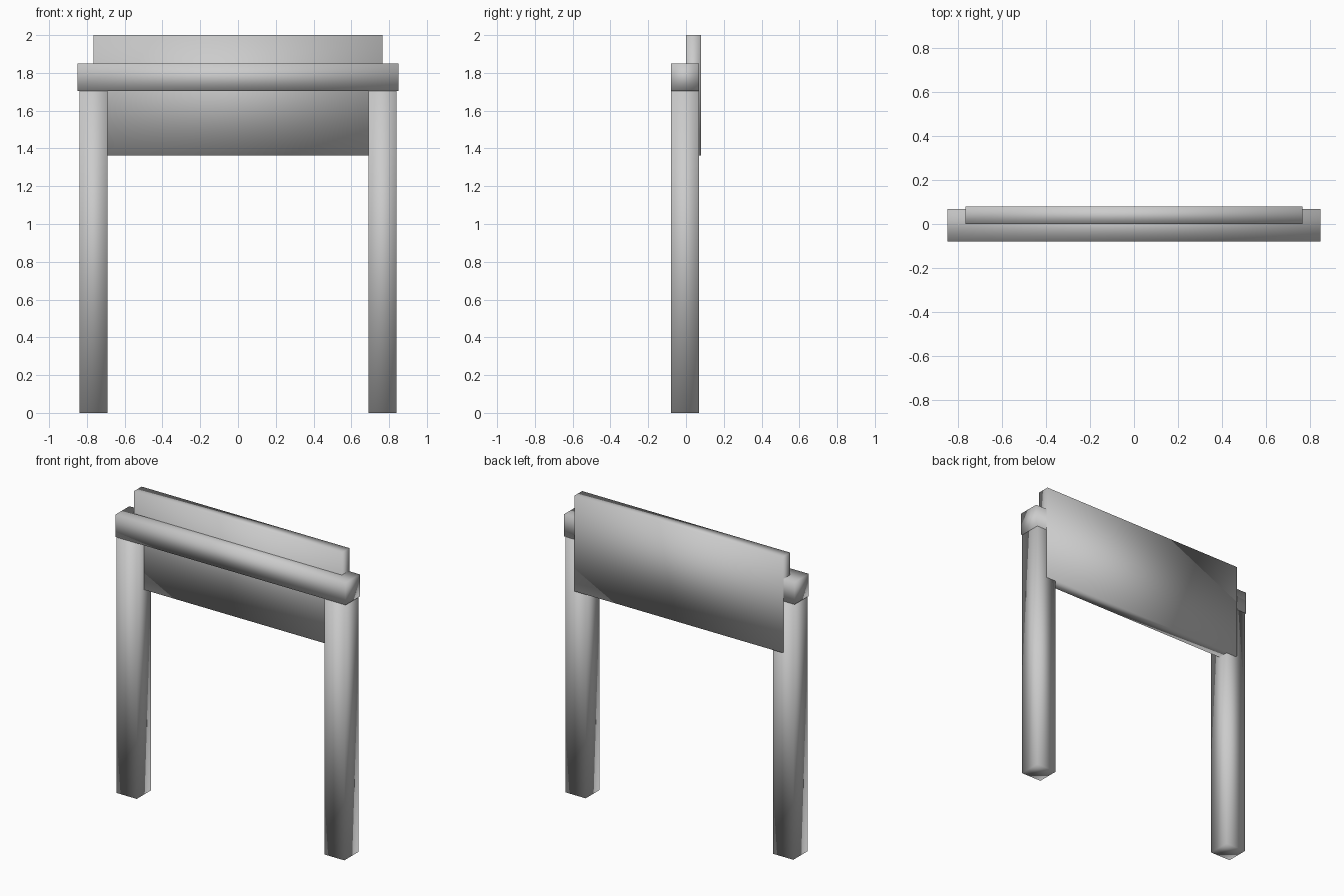
import bpy

if "Cube" in bpy.data.objects:
    bpy.data.objects.remove(bpy.data.objects["Cube"])


def box(name, x, y, z):
    """Smooth-shaded box spanning the given (min, max) ranges."""
    spans = (x, y, z)
    bpy.ops.mesh.primitive_cube_add(size=1, location=[(a + b) / 2 for a, b in spans])
    ob = bpy.context.object
    ob.name = name
    ob.scale = [b - a for a, b in spans]
    bpy.ops.object.transform_apply(location=False, rotation=False, scale=True)
    bpy.ops.object.shade_smooth()
    return ob


DEPTH = (-0.079, 0.069)  # shared thickness of posts and beam

# Two upright posts
for side, label in ((-1, "left"), (1, "right")):
    box(label + "_post", sorted((side * 0.691, side * 0.839)), DEPTH, (0, 1.703))

# Horizontal beam resting on the posts
box("cross_beam", (-0.849, 0.849), DEPTH, (1.703, 1.851))

# Sign panel set into the back of the frame
box("back_panel", (-0.766, 0.766), (-0.001, 0.079), (1.363, 2.0))
